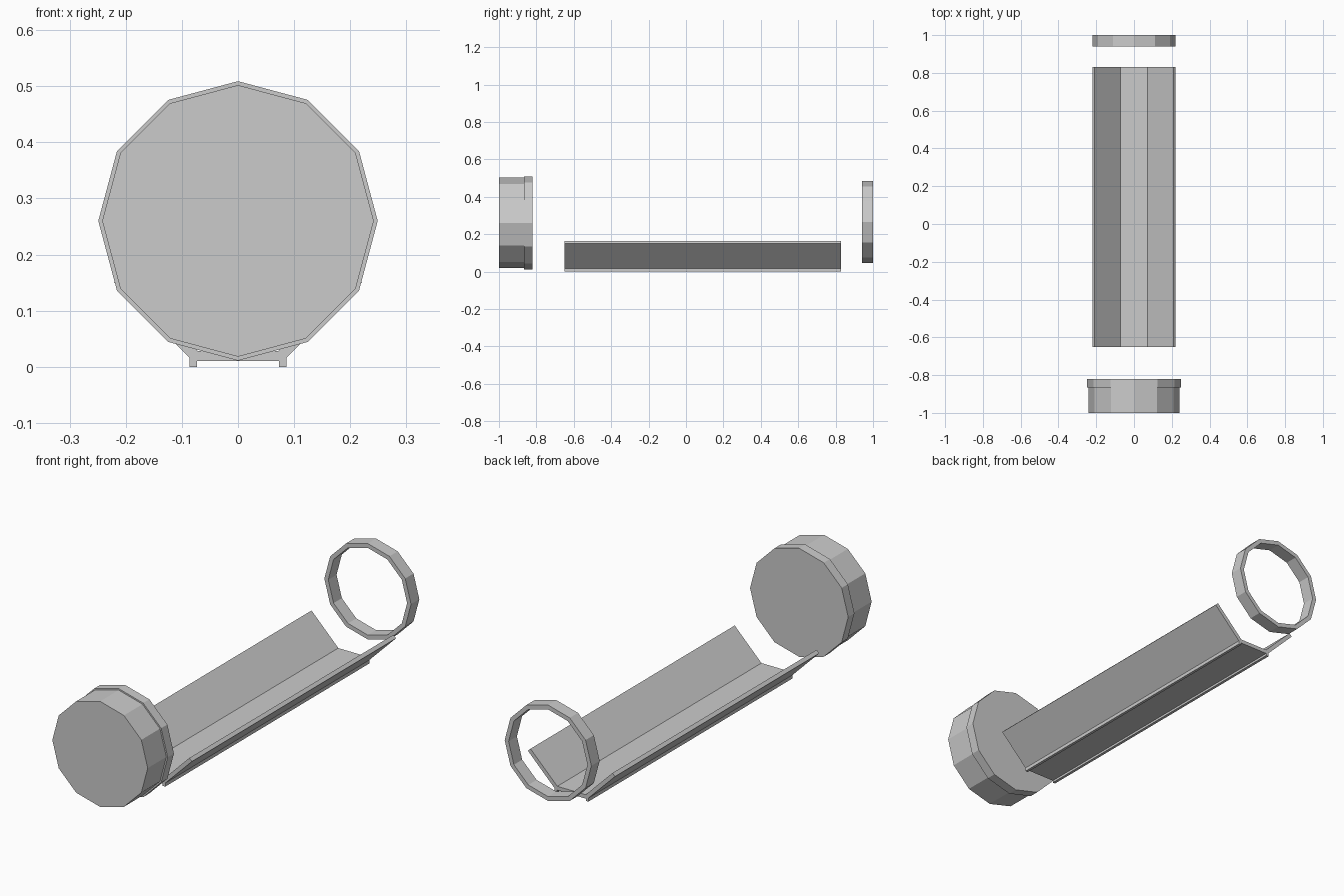
import bpy, bmesh, math

if "Cube" in bpy.data.objects:
    bpy.data.objects.remove(bpy.data.objects["Cube"])

grey = bpy.data.materials.new("light grey")
grey.diffuse_color = (0.6, 0.6, 0.6, 1)
grey.use_nodes = True
grey.node_tree.nodes["Principled BSDF"].inputs["Base Color"].default_value = grey.diffuse_color


def make_object(name, bm):
    bmesh.ops.recalc_face_normals(bm, faces=bm.faces)
    mesh = bpy.data.meshes.new(name)
    bm.to_mesh(mesh)
    bm.free()
    mesh.materials.append(grey)
    obj = bpy.data.objects.new(name, mesh)
    bpy.context.collection.objects.link(obj)


def polygon_loop(bm, radius, y, z, sides=12):
    angles = [math.tau * i / sides for i in range(sides)]
    return [bm.verts.new((radius * math.cos(a), y, z + radius * math.sin(a)))
            for a in angles]


def bridge(bm, a, b):
    for i in range(len(a)):
        j = (i + 1) % len(a)
        bm.faces.new((a[i], a[j], b[j], b[i]))


# End cap: solid drum with a slightly wider flange at its inner end
bm = bmesh.new()
loops = [polygon_loop(bm, r, y, 0.26) for r, y in
         ((0.242, -1), (0.242, -0.865), (0.249, -0.865), (0.249, -0.82))]
for a, b in zip(loops, loops[1:]):
    bridge(bm, a, b)
bm.faces.new(loops[0])
bm.faces.new(loops[-1])
make_object("end_cap", bm)

# Retaining ring: open twelve-sided band
bm = bmesh.new()
loops = [polygon_loop(bm, r, y, 0.265) for r, y in
         ((0.22, 0.94), (0.22, 1), (0.2, 1), (0.2, 0.94))]
for i in range(4):
    bridge(bm, loops[i], loops[(i + 1) % 4])
make_object("retaining_ring", bm)

# Trough: mirrored profile with sloped walls and two foot rails, extruded along y
half = [(0.073, 0.01), (0.073, 0), (0.086, 0), (0.086, 0.016),
        (0.221, 0.151), (0.208, 0.164), (0.072, 0.028)]
profile = half + [(-x, z) for x, z in reversed(half)]
bm = bmesh.new()
front, back = [[bm.verts.new((x, y, z)) for x, z in profile] for y in (-0.65, 0.83)]
bridge(bm, front, back)
bm.faces.new(front)
bm.faces.new(back)
make_object("trough", bm)
